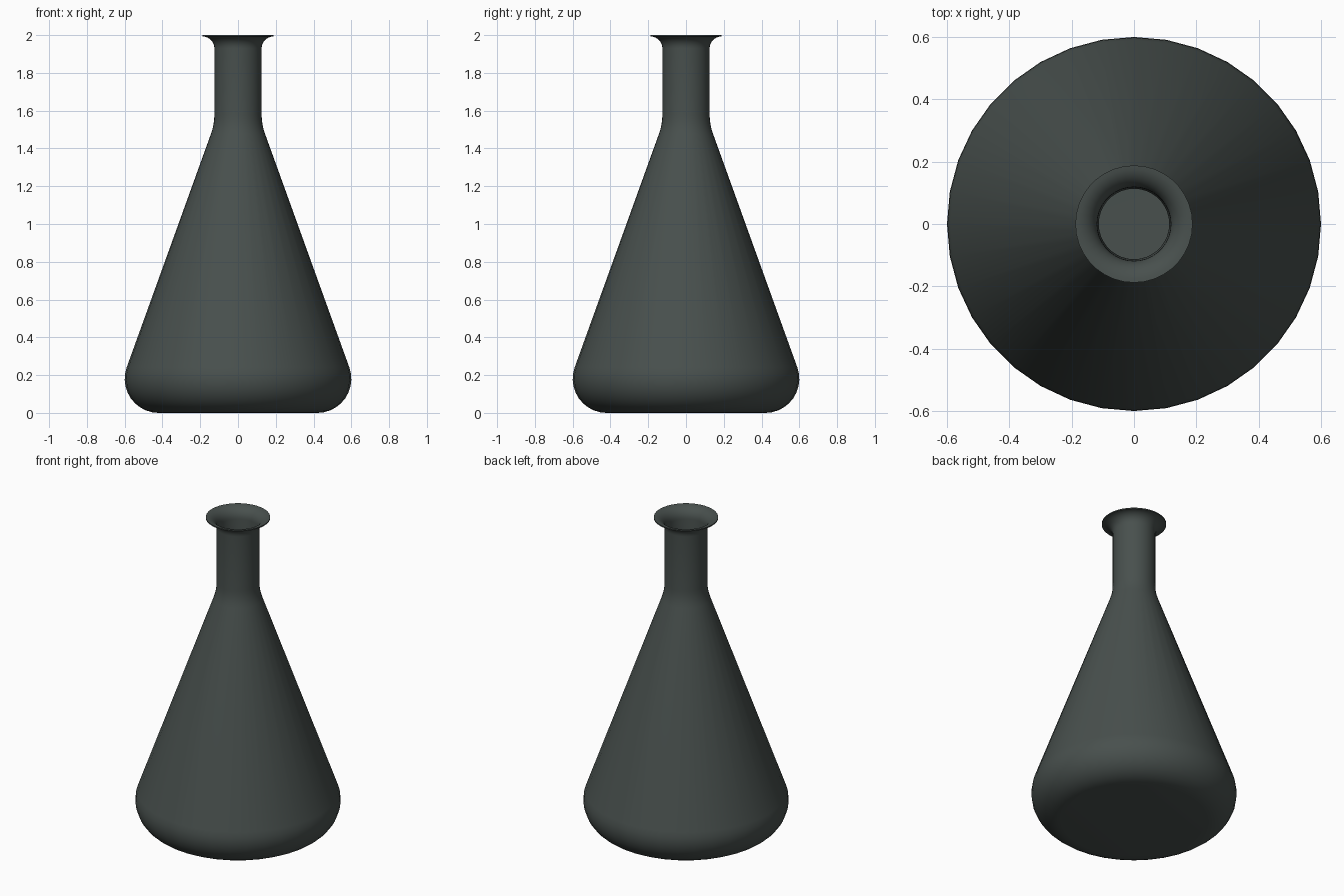
import bpy
import bmesh
from math import cos, sin, radians, tau

if "Cube" in bpy.data.objects:
    bpy.data.objects.remove(bpy.data.objects["Cube"])

SIDES = 36
WALL = 0.012


def arc(cx, cz, r, start, end, steps):
    """Profile points (radius, height) along a circular arc, angles in degrees."""
    return [(cx + r * cos(radians(start + (end - start) * i / steps)),
             cz + r * sin(radians(start + (end - start) * i / steps)))
            for i in range(steps + 1)]


def skin(t):
    """Flask profile from base to lip, inset by t."""
    return (arc(0.42, 0.18, 0.18 - t, -90, 20, 10)                # rounded base
            + arc(0.425, 1.58, 0.30 + t, 200, 180, 4)             # shoulder
            + arc(0.188, 1.93, 0.063 + (0.007 if t else 0), 180, 90, 8))  # flared lip


# Closed outline: outer skin up, inner skin back down
profile = skin(0) + skin(WALL)[::-1]

bm = bmesh.new()
rings = [[bm.verts.new((r * cos(tau * i / SIDES), r * sin(tau * i / SIDES), z))
          for i in range(SIDES)] for r, z in profile]
for low, high in zip(rings, rings[1:]):
    for i in range(SIDES):
        j = (i + 1) % SIDES
        face = bm.faces.new((low[i], low[j], high[j], high[i]))
        # Faceted body, smooth neck and lip
        face.smooth = face.calc_center_median().z > 1.4

# Outer base and inner floor
bm.faces.new(rings[0][::-1])
bm.faces.new(rings[-1])
bmesh.ops.recalc_face_normals(bm, faces=bm.faces)

mesh = bpy.data.meshes.new("flask")
bm.to_mesh(mesh)
bm.free()
flask = bpy.data.objects.new("flask", mesh)
bpy.context.collection.objects.link(flask)

# Keep the rim edge crisp
mesh.set_sharp_from_angle(angle=radians(40))

glass = bpy.data.materials.new("dark_glass")
glass.diffuse_color = (0.065, 0.08, 0.075, 1)
glass.use_nodes = True
glass.node_tree.nodes["Principled BSDF"].inputs["Base Color"].default_value = glass.diffuse_color
mesh.materials.append(glass)
